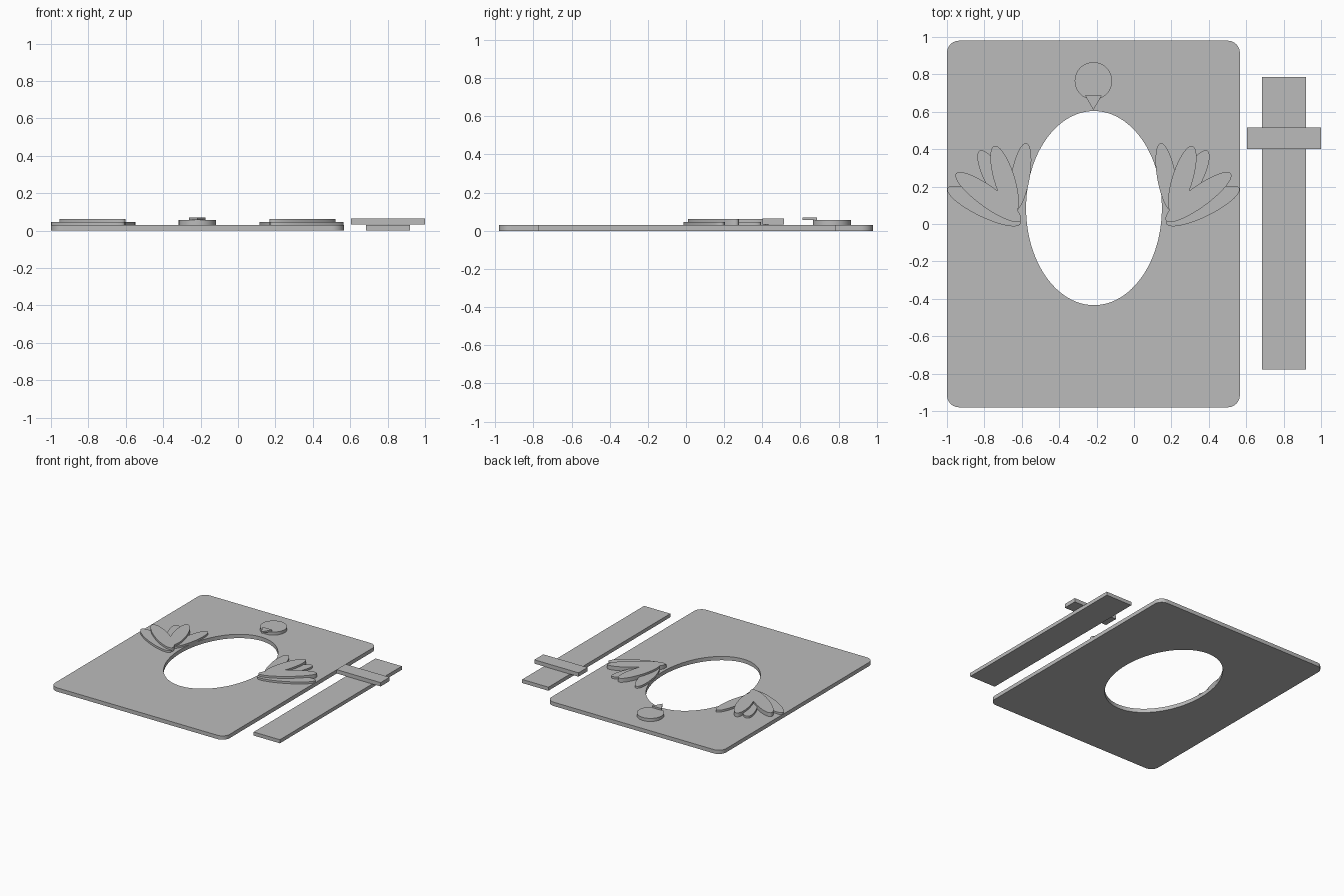
import bpy
from math import sin, cos, pi, radians

cube = bpy.data.objects.get("Cube")
if cube:
    bpy.data.objects.remove(cube)

grey = bpy.data.materials.new("plain_grey")
grey.use_nodes = True
colour = (0.5, 0.5, 0.5, 1)
grey.diffuse_color = colour
grey.node_tree.nodes["Principled BSDF"].inputs["Base Color"].default_value = colour

MID = -0.217  # symmetry line of the plate


def activate(ob):
    bpy.ops.object.select_all(action='DESELECT')
    ob.select_set(True)
    bpy.context.view_layer.objects.active = ob


def prism(name, loops, z0, z1, x=0.0):
    """Fill closed outlines (inner ones become holes) and extrude them from z0 to z1."""
    curve = bpy.data.curves.new(name, 'CURVE')
    curve.dimensions = '2D'
    curve.fill_mode = 'BOTH'
    curve.extrude = (z1 - z0) / 2
    for loop in loops:
        spline = curve.splines.new('POLY')
        spline.points.add(len(loop) - 1)
        for point, (px, py) in zip(spline.points, loop):
            point.co = (px, py, 0, 1)
        spline.use_cyclic_u = True
    ob = bpy.data.objects.new(name, curve)
    bpy.context.collection.objects.link(ob)
    ob.location = (x, 0, (z0 + z1) / 2)
    activate(ob)
    bpy.ops.object.convert(target='MESH')
    ob = bpy.context.object
    # weld the caps to the sides so the solid is closed
    bpy.ops.object.mode_set(mode='EDIT')
    bpy.ops.mesh.select_all(action='SELECT')
    bpy.ops.mesh.remove_doubles(threshold=0.00005)
    bpy.ops.mesh.normals_make_consistent(inside=False)
    bpy.ops.object.mode_set(mode='OBJECT')
    ob.data.materials.clear()
    ob.data.materials.append(grey)
    bpy.ops.object.shade_smooth_by_angle(angle=radians(30))
    return ob


def ellipse(cx, cy, rx, ry, turn=0.0, n=64):
    c, s = cos(turn), sin(turn)
    pts = []
    for i in range(n):
        u, v = rx * cos(2 * pi * i / n), ry * sin(2 * pi * i / n)
        pts.append((cx + u * c - v * s, cy + u * s + v * c))
    return pts


def rectangle(x0, x1, y0, y1):
    return [(x0, y0), (x1, y0), (x1, y1), (x0, y1)]


def rounded(hx, hy, r, n=10):
    pts = []
    for k, (sx, sy) in enumerate([(1, 1), (-1, 1), (-1, -1), (1, -1)]):
        for i in range(n + 1):
            a = (k + i / n) * pi / 2
            pts.append((sx * (hx - r) + r * cos(a), sy * (hy - r) + r * sin(a)))
    return pts


def union(name, parts):
    """Merge overlapping solids into one, then mirror across the plate."""
    base = parts[0]
    activate(base)
    for part in parts[1:]:
        mod = base.modifiers.new("join", 'BOOLEAN')
        mod.operation = 'UNION'
        mod.solver = 'EXACT'
        mod.object = part
        bpy.ops.object.modifier_apply(modifier=mod.name)
        bpy.data.objects.remove(part)
    base.name = name
    mirror = base.modifiers.new("mirror", 'MIRROR')
    mirror.use_mirror_merge = False
    bpy.ops.object.modifier_apply(modifier=mirror.name)
    bpy.ops.object.shade_smooth_by_angle(angle=radians(30))


# Plate with an oval opening
prism("plate", [rounded(0.783, 0.98, 0.065), ellipse(0.003, 0.085, 0.363, 0.519, n=96)],
      0, 0.031, MID)

# Head disc and beak
prism("head", [ellipse(0, 0.765, 0.1, 0.1)], 0.031, 0.056, MID)
prism("beak", [[(-0.044, 0.686), (0, 0.61), (0.044, 0.686)]], 0.056, 0.07, MID)

# Wings: fanned oval feathers in two layers (centre x, y, half length, half width, angle)
lower = [(-0.585, 0.096, 0.217, 0.058, -26),
         (-0.515, 0.223, 0.193, 0.056, -61),
         (-0.391, 0.25, 0.185, 0.05, 80)]
upper = [(-0.562, 0.144, 0.214, 0.056, -36),
         (-0.475, 0.237, 0.188, 0.055, -73)]
for name, feathers, top in (("lower_feathers", lower, 0.047), ("upper_feathers", upper, 0.063)):
    union(name, [prism("feather", [ellipse(x, y, a, b, radians(t))], 0.031, top, MID)
                 for x, y, a, b, t in feathers])

# Separate stand bar and its crossbar
prism("stand_bar", [rectangle(0.685, 0.92, -0.777, 0.785)], 0, 0.029)
prism("crossbar", [rectangle(0.604, 1.0, 0.4, 0.515)], 0.033, 0.064)
